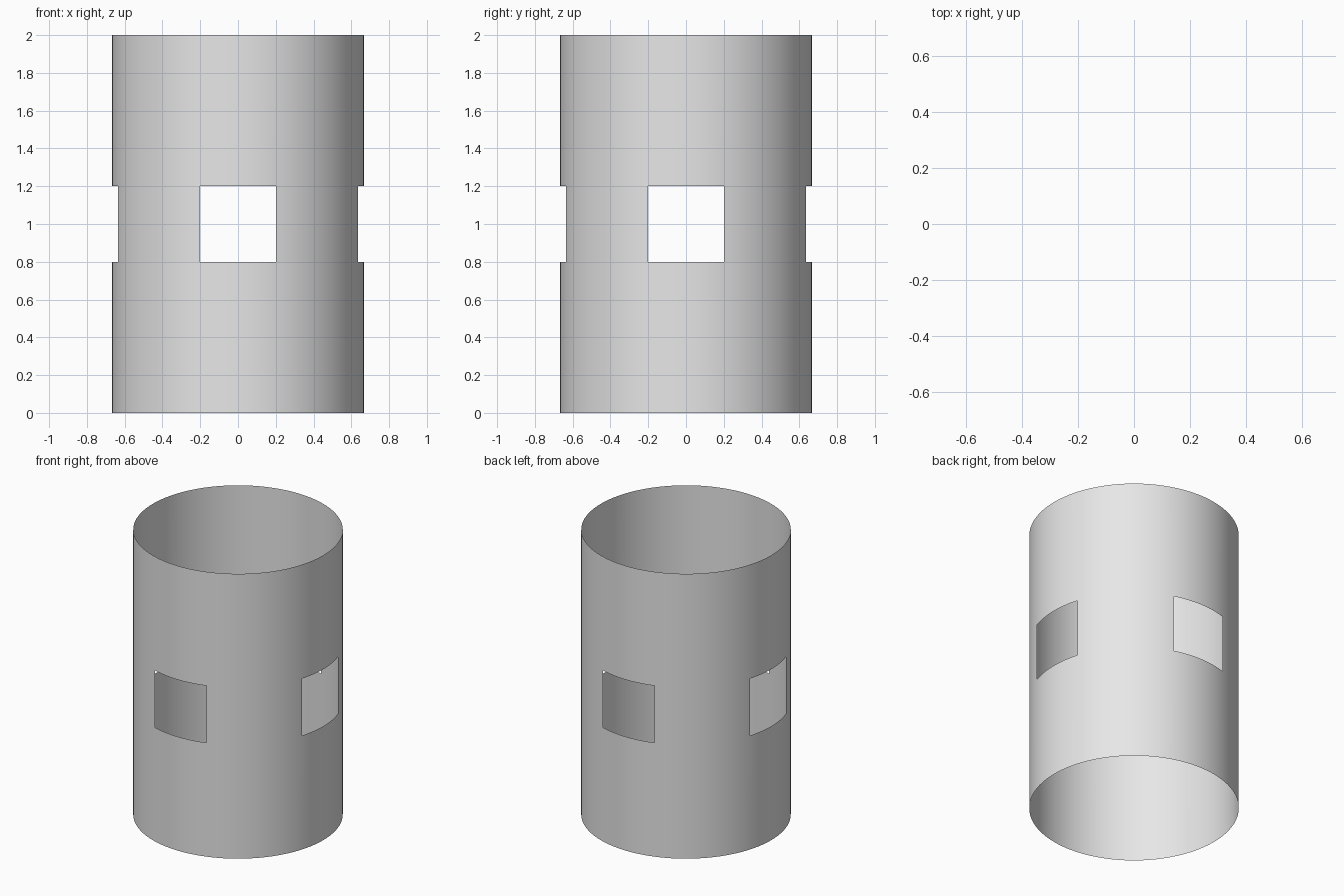
import bpy, bmesh, math

if "Cube" in bpy.data.objects:
    bpy.data.objects.remove(bpy.data.objects["Cube"], do_unlink=True)

RADIUS = 2 / 3
HEIGHT = 2.0
WINDOW = 0.2                       # half the window's width
LEVELS = [0, 0.8, 1.2, HEIGHT]     # bottom, sill, lintel, top
WINDOW_STEPS, WALL_STEPS = 12, 18

# One flat grey for the whole sheet
grey = bpy.data.materials.new("plain grey")
grey.use_nodes = True
colour = (0.8, 0.8, 0.8, 1)
grey.diffuse_color = colour
grey.node_tree.nodes["Principled BSDF"].inputs["Base Color"].default_value = colour

# Angles around the tube, with columns exactly on the window edges
half = math.asin(WINDOW / RADIUS)
columns = []                       # (start angle, column crosses a window)
for quarter in range(4):
    centre = quarter * math.pi / 2
    for i in range(WINDOW_STEPS):
        columns.append((centre - half + 2 * half * i / WINDOW_STEPS, True))
    wall = math.pi / 2 - 2 * half
    for i in range(WALL_STEPS):
        columns.append((centre + half + wall * i / WALL_STEPS, False))

# Open tube of thin sheet with four window openings
bm = bmesh.new()
rings = [[bm.verts.new((RADIUS * math.cos(a), RADIUS * math.sin(a), z))
          for a, _ in columns] for z in LEVELS]
for row in range(len(LEVELS) - 1):
    low, high = rings[row], rings[row + 1]
    for i, (_, is_window) in enumerate(columns):
        if row == 1 and is_window:
            continue
        j = (i + 1) % len(columns)
        face = bm.faces.new((low[i], low[j], high[j], high[i]))
        face.smooth = True

mesh = bpy.data.meshes.new("tube_wall")
bm.to_mesh(mesh)
bm.free()
mesh.materials.append(grey)
tube = bpy.data.objects.new("tube_wall", mesh)
bpy.context.collection.objects.link(tube)
